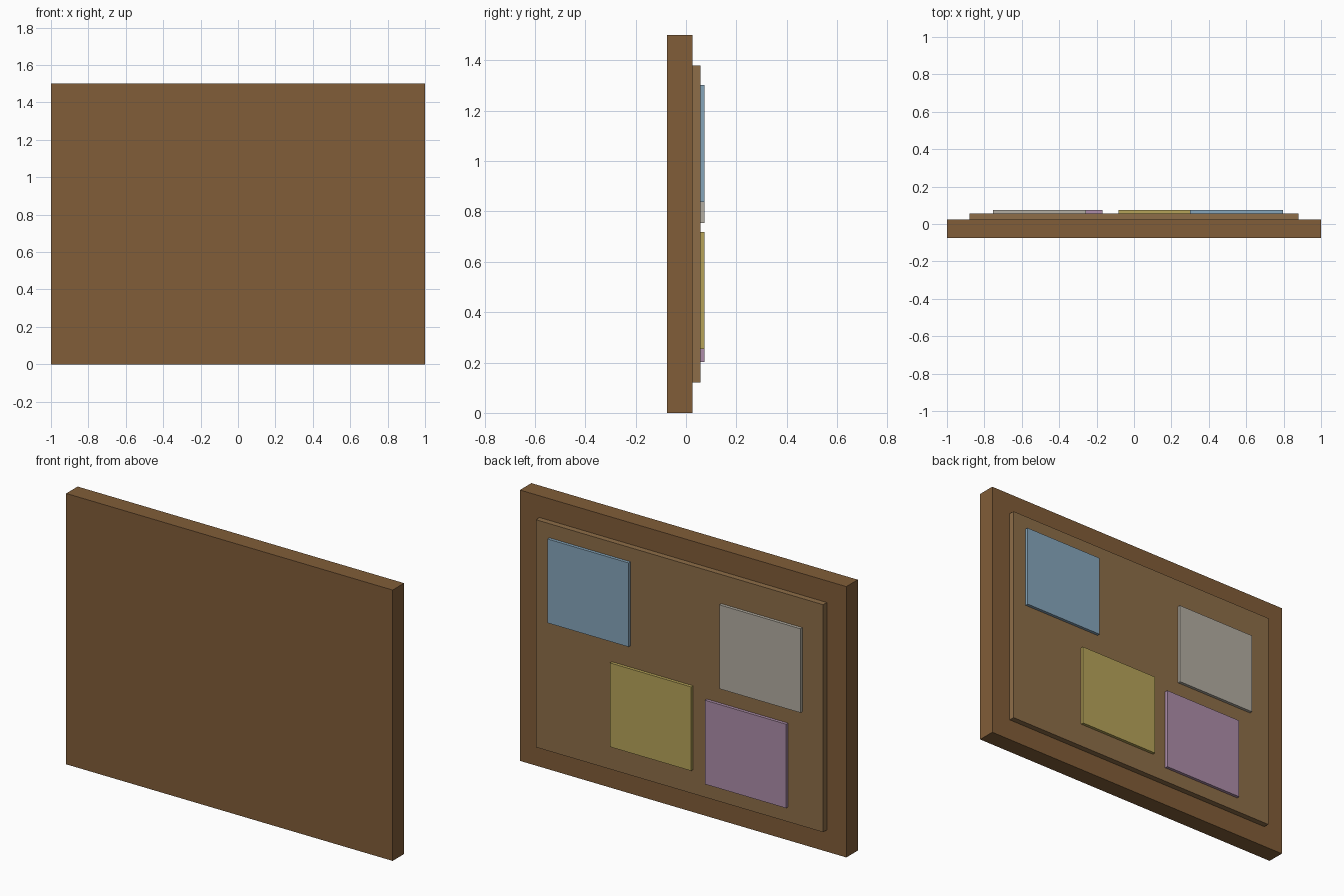
import bpy

if "Cube" in bpy.data.objects:
    bpy.data.objects.remove(bpy.data.objects["Cube"])


def material(name, rgb):
    mat = bpy.data.materials.new(name)
    mat.diffuse_color = (*rgb, 1)
    mat.use_nodes = True
    mat.node_tree.nodes["Principled BSDF"].inputs["Base Color"].default_value = mat.diffuse_color
    return mat


def box(name, x, y, z, mat):
    """Box spanning the (min, max) pairs x, y and z."""
    spans = (x, y, z)
    bpy.ops.mesh.primitive_cube_add(size=1, location=[(a + b) / 2 for a, b in spans])
    obj = bpy.context.object
    obj.name = name
    obj.scale = [b - a for a, b in spans]
    bpy.ops.object.transform_apply(location=False, rotation=False, scale=True)
    obj.data.materials.append(mat)
    return obj


# Backing board and raised cork panel
box("board_frame", (-1, 1), (-0.075, 0.025), (0, 1.5),
    material("dark_wood", (0.22, 0.11, 0.04)))
box("cork_panel", (-0.88, 0.88), (0.025, 0.057), (0.12, 1.38),
    material("cork", (0.27, 0.155, 0.065)))

# Pinned paper notes: colour, left x, bottom z, diffuse colour
NOTE_W, NOTE_H = 0.497, 0.465
notes = [
    ("blue", 0.30, 0.837, (0.24, 0.38, 0.50)),
    ("grey", -0.753, 0.754, (0.45, 0.42, 0.36)),
    ("yellow", -0.083, 0.253, (0.47, 0.37, 0.10)),
    ("pink", -0.665, 0.202, (0.42, 0.27, 0.40)),
]
for colour, x, z, rgb in notes:
    box(f"{colour}_note", (x, x + NOTE_W), (0.057, 0.074), (z, z + NOTE_H),
        material(f"{colour}_paper", rgb))
